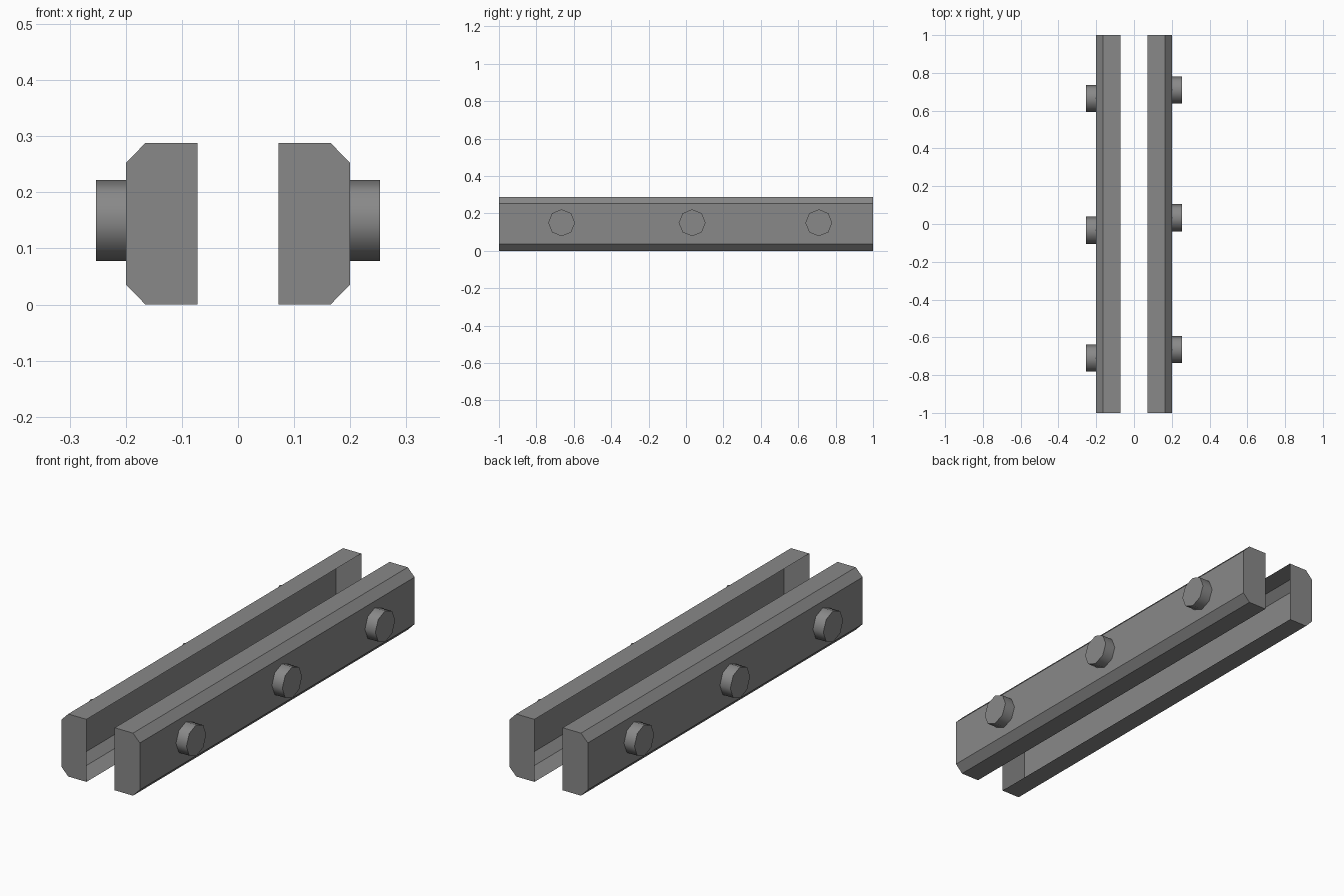
import bpy, bmesh, math
from mathutils import Matrix

cube = bpy.data.objects.get("Cube")
if cube:
    bpy.data.objects.remove(cube, do_unlink=True)

steel = bpy.data.materials.new("grey_steel")
steel.use_nodes = True
GREY = (0.25, 0.25, 0.25, 1)
steel.diffuse_color = GREY
steel.node_tree.nodes["Principled BSDF"].inputs["Base Color"].default_value = GREY


def add_object(name, bm, turn):
    bm.transform(Matrix.Rotation(turn, 4, "Z"))
    mesh = bpy.data.meshes.new(name)
    bm.to_mesh(mesh)
    bm.free()
    mesh.materials.append(steel)
    obj = bpy.data.objects.new(name, mesh)
    bpy.context.collection.objects.link(obj)
    return obj


def rail(name, turn):
    # Chamfered channel with closed ends, open along its inner side
    profile = [(0.072, 0), (0.165, 0), (0.2, 0.036), (0.2, 0.252),
               (0.165, 0.288), (0.072, 0.288)]
    bm = bmesh.new()
    front, back = [[bm.verts.new((x, y, z)) for x, z in profile] for y in (-1, 1)]
    bm.faces.new(front)
    bm.faces.new(back[::-1])
    for i in range(len(profile) - 1):
        bm.faces.new((front[i], back[i], back[i + 1], front[i + 1]))
    bm.normal_update()
    add_object(name, bm, turn)


def peg(name, y, turn):
    # Eight-sided stud on the outer wall
    bm = bmesh.new()
    bmesh.ops.create_cone(bm, cap_ends=True, segments=8, radius1=0.072,
                          radius2=0.072, depth=0.053)
    bm.transform(Matrix.Translation((0.2265, y, 0.15)) @ Matrix.Rotation(math.pi / 2, 4, "Y"))
    for face in bm.faces:
        face.smooth = len(face.verts) == 4
    for edge in bm.edges:
        edge.smooth = all(f.smooth for f in edge.link_faces)
    add_object(name, bm, turn)


# The two sides are half-turn copies of each other
for side, turn in (("left", 0), ("right", math.pi)):
    rail(side + "_rail", turn)
    for place, y in (("first", -0.665), ("middle", 0.033), ("last", 0.71)):
        peg(f"{side}_{place}_peg", y, turn)
